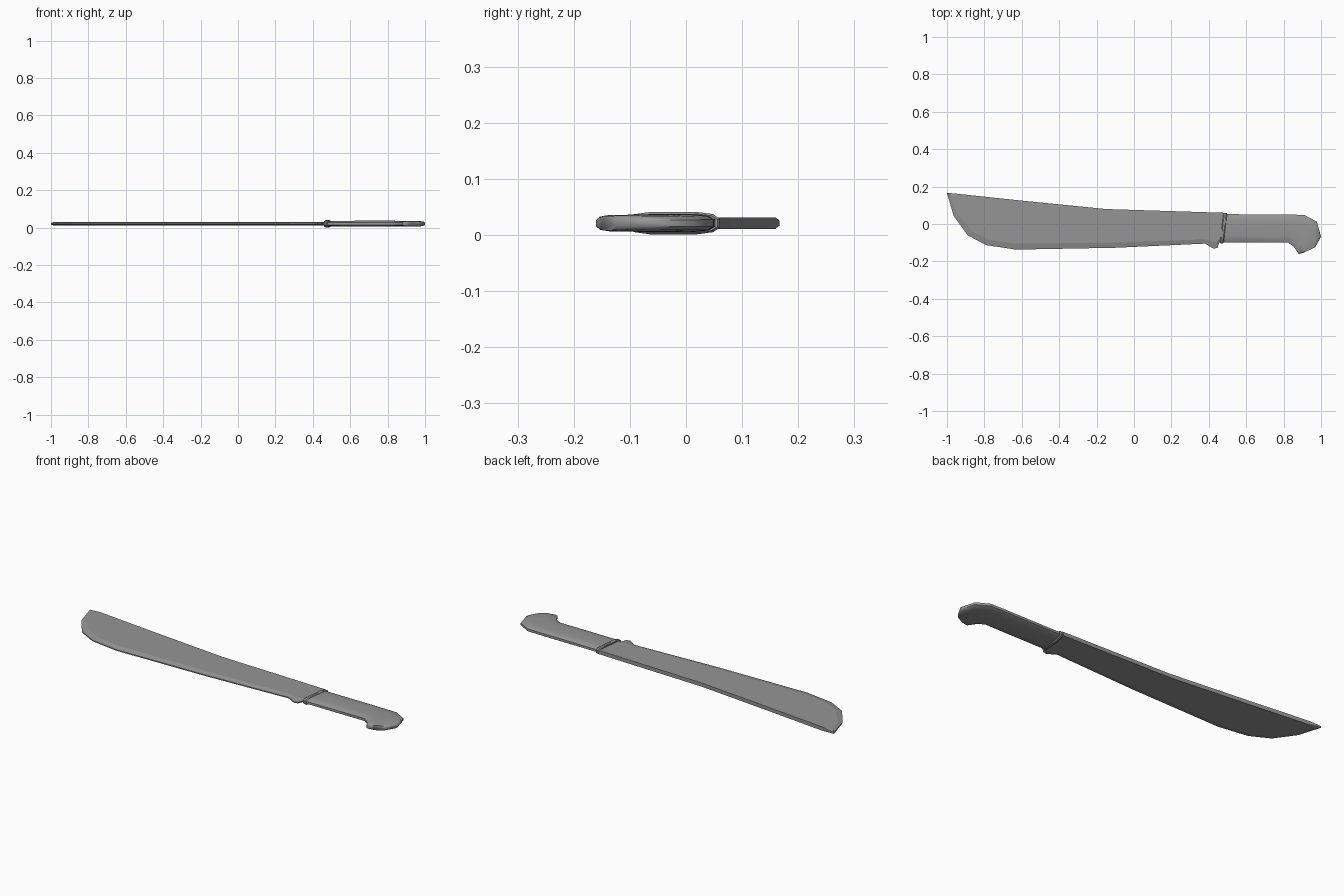
import bpy, bmesh
from mathutils import Vector

cube = bpy.data.objects.get("Cube")
if cube:
    bpy.data.objects.remove(cube, do_unlink=True)

MID = 0.021  # height of the flat symmetry plane


def material(name, value):
    m = bpy.data.materials.new(name)
    m.use_nodes = True
    colour = (value, value, value, 1)
    m.diffuse_color = colour
    m.node_tree.nodes["Principled BSDF"].inputs["Base Color"].default_value = colour
    return m


grey = material("steel grey", 0.3)


def loft(name, rings, smooth=None):
    """Skin closed rings of equal length and cap both ends."""
    bm = bmesh.new()
    loops = [[bm.verts.new(p) for p in ring] for ring in rings]
    for a, b in zip(loops, loops[1:]):
        for i in range(len(a)):
            j = (i + 1) % len(a)
            bm.faces.new((a[i], a[j], b[j], b[i]))
    bm.faces.new(loops[0])
    bm.faces.new(loops[-1])
    bmesh.ops.recalc_face_normals(bm, faces=bm.faces)
    mesh = bpy.data.meshes.new(name)
    bm.to_mesh(mesh)
    bm.free()
    mesh.materials.append(grey)
    ob = bpy.data.objects.new(name, mesh)
    bpy.context.collection.objects.link(ob)
    if smooth:
        bpy.ops.object.select_all(action="DESELECT")
        ob.select_set(True)
        bpy.context.view_layer.objects.active = ob
        bpy.ops.object.shade_smooth_by_angle(angle=smooth)
    return ob


# Blade: spine and cutting-edge outline, tip first
spine = [(0.48, 0.06), (-0.15, 0.08), (-0.6, 0.125), (-0.93, 0.16)]
tip = [(-1.0, 0.167)]
edge = [(-0.965, 0.045), (-0.89, -0.06), (-0.79, -0.113), (-0.63, -0.137),
        (-0.1, -0.127), (0.38, -0.105), (0.425, -0.132), (0.447, -0.127),
        (0.455, -0.1), (0.48, -0.095)]
# the flat side stops short of the edge, leaving a ground bevel
flat_edge = [(-0.945, 0.055), (-0.865, -0.04), (-0.775, -0.085), (-0.63, -0.105),
             (-0.1, -0.1), (0.38, -0.082), (0.425, -0.095), (0.44, -0.095),
             (0.45, -0.085), (0.48, -0.08)]
flat = spine + [(-0.985, 0.155)] + flat_edge
rim = spine + tip + edge


def blade_ring(outline, half):
    return [(x, y, MID + half) for x, y in outline]


def rim_ring(side):
    halves = [0.0095] * len(spine) + [0.004] + [0.003] * len(edge)
    return [(x, y, MID + side * h) for (x, y), h in zip(rim, halves)]


loft("blade", [blade_ring(flat, 0.01), rim_ring(1), rim_ring(-1), blade_ring(flat, -0.01)])


# Rounded slab section between an upper and a lower outline point
PROFILE = [(0, 0.4), (0.07, 0.8), (0.25, 1), (0.75, 1), (0.93, 0.8), (1, 0.4)]


def section(upper, lower, half):
    u, l = Vector((*upper, MID)), Vector((*lower, MID))
    top = [u.lerp(l, t) + Vector((0, 0, h * half)) for t, h in PROFILE]
    return top + [Vector((p.x, p.y, 2 * MID - p.z)) for p in reversed(top)]


# Handle: sections fan around the hooked pommel
grip = [((0.485, 0.053), (0.47, -0.1), 0.015),
        ((0.66, 0.051), (0.64, -0.1), 0.016),
        ((0.82, 0.05), (0.825, -0.1), 0.016),
        ((0.91, 0.049), (0.855, -0.122), 0.0155),
        ((0.978, 0.012), (0.868, -0.142), 0.015),
        ((1.0, -0.068), (0.88, -0.16), 0.0145),
        ((0.968, -0.125), (0.905, -0.154), 0.013)]
loft("handle", [section(*s) for s in grip], smooth=0.9)

# Guard collar, slightly tilted, with chamfered rims
collar = [(-0.01, 0.0, 0.0165), (-0.005, 0.004, 0.02), (0.005, 0.004, 0.02), (0.01, 0.0, 0.0165)]
loft("guard", [section((0.488 + dx, 0.056 + g), (0.469 + dx, -0.1 - g), h)
               for dx, g, h in collar], smooth=0.5)
